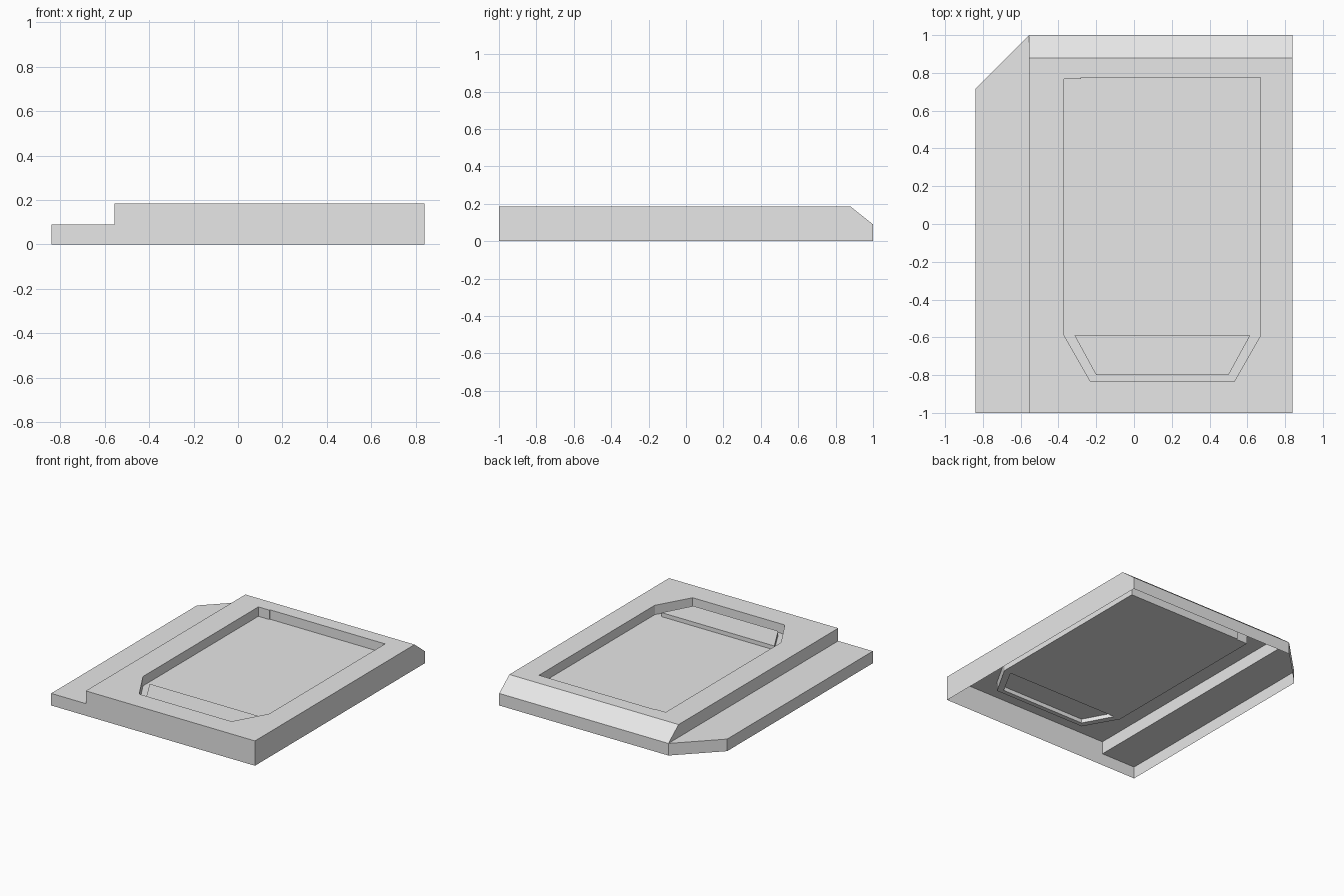
import bpy, bmesh
from mathutils import Vector

if "Cube" in bpy.data.objects:
    bpy.data.objects.remove(bpy.data.objects["Cube"])

grey = bpy.data.materials.new("light grey")
grey.diffuse_color = (0.8, 0.8, 0.8, 1)
grey.use_nodes = True
grey.node_tree.nodes["Principled BSDF"].inputs["Base Color"].default_value = grey.diffuse_color

# key sizes
L, S, R = -0.84, -0.555, 0.84        # left edge, step, right edge
F, C, B = -1.0, 0.88, 1.0            # front, bevel start, back
LEDGE, TOP, FLOOR, TAB = 0.09, 0.185, 0.115, 0.145

recess = [(-0.37, -0.59), (-0.23, -0.835), (0.53, -0.835), (0.67, -0.59),
          (0.67, 0.775), (-0.28, 0.775), (-0.28, 0.768), (-0.37, 0.768)]
tab = [(-0.315, -0.59), (-0.20, -0.80), (0.50, -0.80), (0.615, -0.59)]


def at(loop, z):
    return [(x, y, z) for x, y in loop]


def face(bm, pts, facing):
    """Flat face turned towards the given direction."""
    f = bm.faces.new([bm.verts.new(p) for p in pts])
    f.normal_update()
    if f.normal.dot(Vector(facing)) < 0:
        f.normal_flip()


def holed(bm, outer, hole):
    """Upward flat face with a hole in it."""
    edges = []
    for loop in (outer, hole):
        vs = [bm.verts.new(p) for p in loop]
        edges += [bm.edges.new((vs[i - 1], vs[i])) for i in range(len(vs))]
    out = bmesh.ops.triangle_fill(bm, use_beauty=True, edges=edges, normal=(0, 0, 1))
    for f in [g for g in out["geom"] if isinstance(g, bmesh.types.BMFace)]:
        f.normal_update()
        if f.normal.z < 0:
            f.normal_flip()


def walls(bm, loop, z0, z1, outward):
    """Upright walls along a counter-clockwise loop."""
    for i, (x1, y1) in enumerate(loop):
        x0, y0 = loop[i - 1]
        s = 1 if outward else -1
        face(bm, [(x0, y0, z0), (x1, y1, z0), (x1, y1, z1), (x0, y0, z1)],
             (s * (y1 - y0), s * (x0 - x1), 0))


def finish(bm, name):
    bmesh.ops.remove_doubles(bm, verts=bm.verts[:], dist=0.0005)
    me = bpy.data.meshes.new(name)
    bm.to_mesh(me)
    bm.free()
    me.materials.append(grey)
    bpy.context.collection.objects.link(bpy.data.objects.new(name, me))


# main case, open underneath
bm = bmesh.new()
holed(bm, at([(S, F), (R, F), (R, C), (S, C)], TOP), at(recess, TOP))
face(bm, [(S, C, TOP), (R, C, TOP), (R, B, LEDGE), (S, B, LEDGE)], (0, 1, 1))
face(bm, [(S, B, 0), (R, B, 0), (R, B, LEDGE), (S, B, LEDGE)], (0, 1, 0))
face(bm, [(R, F, 0), (R, B, 0), (R, B, LEDGE), (R, C, TOP), (R, F, TOP)], (1, 0, 0))
face(bm, [(S, F, LEDGE), (S, B, LEDGE), (S, C, TOP), (S, F, TOP)], (-1, 0, 0))
face(bm, [(L, F, 0), (R, F, 0), (R, F, TOP), (S, F, TOP), (S, F, LEDGE),
          (L, F, LEDGE)], (0, -1, 0))
finish(bm, "case")

# low side ledge with its cut corner
K = 0.715
bm = bmesh.new()
face(bm, at([(L, F), (S, F), (S, B), (L, K)], LEDGE), (0, 0, 1))
face(bm, [(L, F, 0), (L, K, 0), (L, K, LEDGE), (L, F, LEDGE)], (-1, 0, 0))
face(bm, [(L, K, 0), (S, B, 0), (S, B, LEDGE), (L, K, LEDGE)], (-1, 1, 0))
finish(bm, "side_ledge")

# sunken pan in the top
bm = bmesh.new()
walls(bm, recess, FLOOR, TOP, False)
holed(bm, at(recess, FLOOR), at(tab, FLOOR))
finish(bm, "recess_pan")

# raised tab at the front of the pan
bm = bmesh.new()
walls(bm, tab, FLOOR, TAB, True)
face(bm, at(tab, TAB), (0, 0, 1))
finish(bm, "raised_tab")
